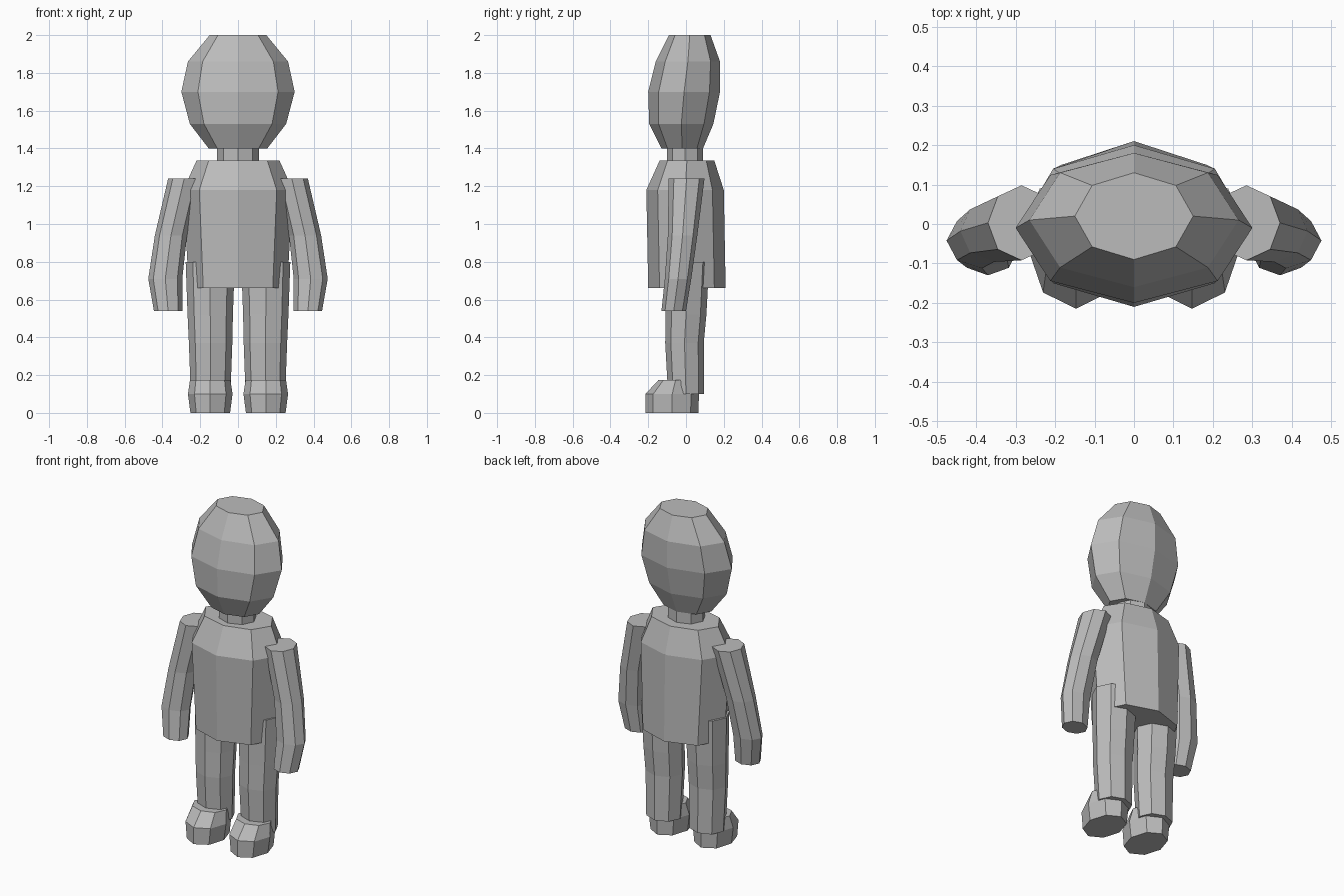
import bpy, bmesh
from math import cos, sin, pi

cube = bpy.data.objects.get("Cube")
if cube:
    bpy.data.objects.remove(cube, do_unlink=True)

grey = bpy.data.materials.new("plain_grey")
grey.use_nodes = True
colour = (0.5, 0.5, 0.5, 1)
grey.diffuse_color = colour
grey.node_tree.nodes["Principled BSDF"].inputs["Base Color"].default_value = colour

SIDES = 8


def loft(name, rings, mirror=1):
    """Capped eight-sided body; each ring is (z, centre x, centre y, x radius, y radius)."""
    bm = bmesh.new()
    loops = []
    for z, cx, cy, rx, ry in rings:
        loops.append([bm.verts.new((mirror * (cx + rx * cos(2 * pi * i / SIDES)),
                                    cy + ry * sin(2 * pi * i / SIDES), z))
                      for i in range(SIDES)])
    for low, high in zip(loops, loops[1:]):
        for i in range(SIDES):
            j = (i + 1) % SIDES
            bm.faces.new((low[i], low[j], high[j], high[i]))
    bm.faces.new(loops[0][::-1])
    bm.faces.new(loops[-1])
    bmesh.ops.recalc_face_normals(bm, faces=bm.faces)
    mesh = bpy.data.meshes.new(name)
    bm.to_mesh(mesh)
    bm.free()
    mesh.materials.append(grey)
    obj = bpy.data.objects.new(name, mesh)
    bpy.context.collection.objects.link(obj)
    return obj


# Head, neck and torso
loft("head", [(1.4, 0, -0.02, 0.155, 0.11), (1.53, 0, -0.025, 0.255, 0.17),
              (1.7, 0, -0.01, 0.3, 0.19), (1.86, 0, 0.01, 0.265, 0.17),
              (2.0, 0, 0.02, 0.15, 0.11)])
loft("neck", [(1.3, 0, -0.005, 0.11, 0.095), (1.42, 0, -0.005, 0.11, 0.095)])
loft("torso", [(0.66, 0, 0.005, 0.26, 0.205), (1.18, 0, -0.005, 0.29, 0.205),
               (1.335, 0, 0.005, 0.22, 0.145)])

# Limbs on both sides
for side, m in (("left", 1), ("right", -1)):
    loft(side + "_arm", [(0.54, 0.37, -0.065, 0.075, 0.065),
                         (0.71, 0.385, -0.042, 0.09, 0.07),
                         (0.94, 0.355, -0.018, 0.085, 0.078),
                         (1.24, 0.285, 0.003, 0.085, 0.095)], m)
    loft(side + "_leg", [(0.1, 0.145, 0, 0.105, 0.095),
                         (0.37, 0.145, -0.008, 0.115, 0.102),
                         (0.52, 0.147, 0, 0.12, 0.108),
                         (0.8, 0.147, 0.008, 0.13, 0.115)], m)
    loft(side + "_foot", [(0, 0.147, -0.075, 0.105, 0.14),
                          (0.1, 0.147, -0.073, 0.118, 0.142),
                          (0.175, 0.147, -0.055, 0.107, 0.09)], m)
